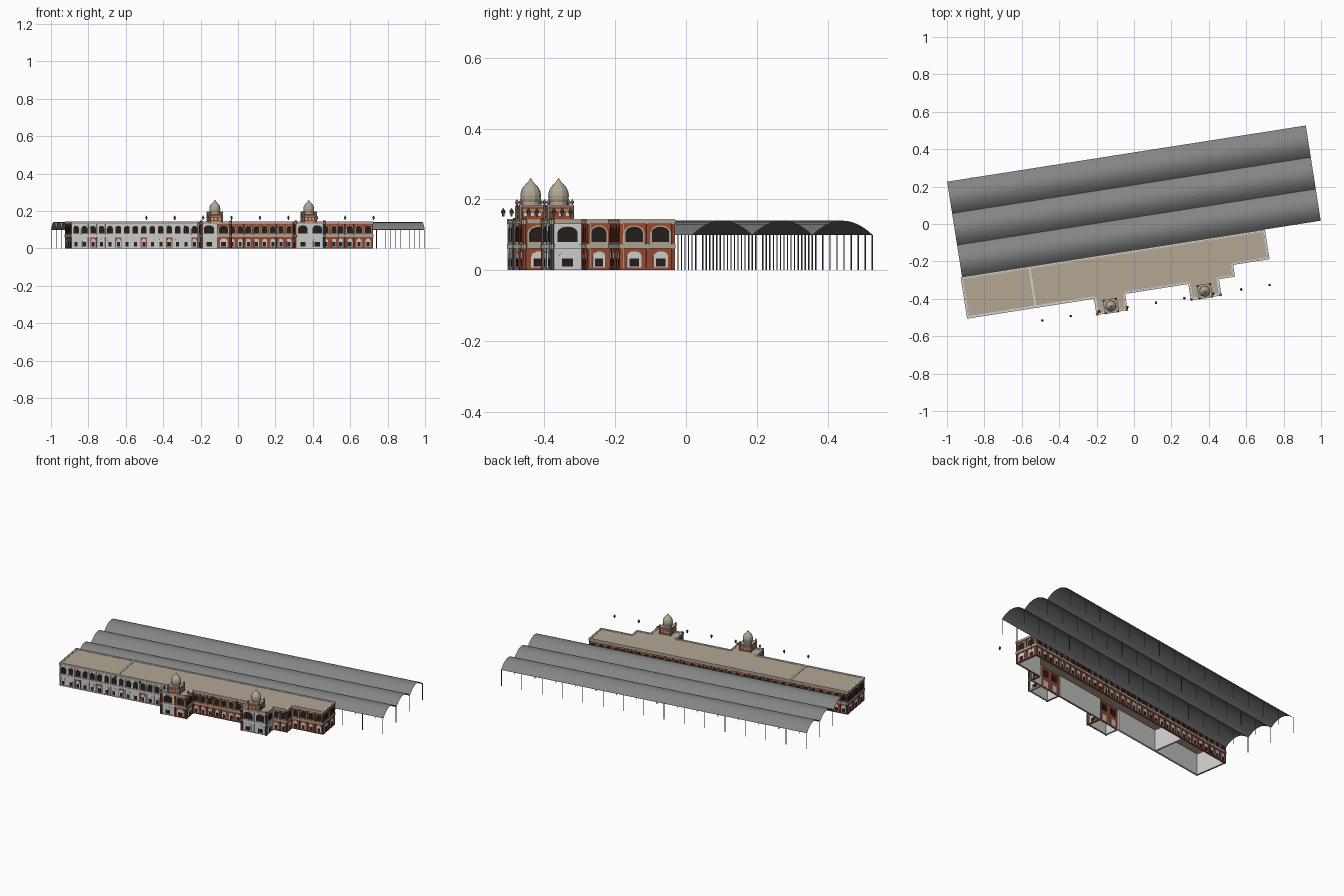
import bpy, bmesh, math
from mathutils import Vector

cube = bpy.data.objects.get("Cube")
if cube:
    bpy.data.objects.remove(cube)

TURN = math.radians(8.9)          # whole station is turned on plan
TOP = 0.142                       # parapet height


def material(name, r, g, b):
    m = bpy.data.materials.new(name)
    m.use_nodes = True
    m.diffuse_color = (r, g, b, 1)
    m.node_tree.nodes["Principled BSDF"].inputs["Base Color"].default_value = (r, g, b, 1)
    return m


MATS = {
    "brick": material("brick red", 0.33, 0.07, 0.03),
    "stone": material("pale stone", 0.64, 0.64, 0.63),
    "beige": material("beige stone", 0.45, 0.39, 0.31),
    "roof": material("roof tan", 0.46, 0.39, 0.295),
    "dark": material("dark opening", 0.020, 0.013, 0.012),
    "sheet": material("grey roof sheet", 0.225, 0.235, 0.23),
    "steel": material("dark steel", 0.07, 0.075, 0.08),
}
KEYS = list(MATS)


def finish(name, bm):
    bmesh.ops.recalc_face_normals(bm, faces=bm.faces)
    mesh = bpy.data.meshes.new(name)
    bm.to_mesh(mesh)
    bm.free()
    for m in MATS.values():
        mesh.materials.append(m)
    ob = bpy.data.objects.new(name, mesh)
    ob.rotation_euler.z = TURN
    bpy.context.collection.objects.link(ob)
    return ob


def prism(bm, base, top, key):
    """Closed solid between two matching rings."""
    a = [bm.verts.new(p) for p in base]
    b = [bm.verts.new(p) for p in top]
    faces = [bm.faces.new(a), bm.faces.new(b)]
    for i in range(len(a)):
        j = (i + 1) % len(a)
        faces.append(bm.faces.new((a[i], a[j], b[j], b[i])))
    for f in faces:
        f.material_index = KEYS.index(key)


def box(bm, x0, x1, y0, y1, z0, z1, key):
    ring = [(x0, y0), (x1, y0), (x1, y1), (x0, y1)]
    prism(bm, [(x, y, z0) for x, y in ring], [(x, y, z1) for x, y in ring], key)


def lathe(bm, x, y, profile, key, sides):
    """Stack of rings (radius, height) around a vertical axis."""
    rings = []
    for r, z in profile:
        rings.append([bm.verts.new((x + r * math.cos(t), y + r * math.sin(t), z))
                      for t in (math.tau * (i + 0.5) / sides for i in range(sides))])
    faces = [bm.faces.new(rings[0]), bm.faces.new(rings[-1])]
    for lo, hi in zip(rings, rings[1:]):
        for i in range(sides):
            j = (i + 1) % sides
            faces.append(bm.faces.new((lo[i], lo[j], hi[j], hi[i])))
    for f in faces:
        f.material_index = KEYS.index(key)


def arch_shape(c, half, z0, spring, rise):
    pts = [(c - half, z0), (c + half, z0)]
    return pts + [(c + half * math.cos(math.pi * i / 8), spring + rise * math.sin(math.pi * i / 8))
                  for i in range(9)]


def rect_shape(s0, s1, z0, z1):
    return [(s0, z0), (s1, z0), (s1, z1), (s0, z1)]


def facade(name, p0, p1, bays, skin):
    """Two-storey arcaded wall from p0 to p1, outside on the right hand."""
    p0, p1 = Vector(p0), Vector(p1)
    run = p1 - p0
    length = run.length
    d = run / length
    n = Vector((d.y, -d.x))
    bm = bmesh.new()

    def plate(shape, d0, d1, key):
        def place(depth):
            return [(*(p0 + d * s + n * depth), z) for s, z in shape]
        prism(bm, place(d0), place(d1), key)

    plate(rect_shape(0, length, 0, TOP), -0.005, 0, skin)
    plate(rect_shape(0, length, 0, TOP), -0.008, -0.005, "stone")
    # plinth, string course, cornice and coping
    e = 0.003
    plate(rect_shape(-e, length + e, 0, 0.006), 0, 0.003, skin)
    plate(rect_shape(-e, length + e, 0.062, 0.074), 0, 0.005, "beige" if skin == "brick" else "stone")
    plate(rect_shape(-e, length + e, 0.131, TOP), 0, 0.005, "beige")
    plate(rect_shape(-e, length + e, TOP, TOP + 0.002), -0.004, 0.004, "stone")
    w = length / bays
    for i in range(bays):
        c = (i + 0.5) * w
        h = w * 0.325
        rise = min(h, 0.017)
        # upper arch with its surround
        plate(arch_shape(c, h + w * 0.07, 0.074, 0.106, rise + 0.004), 0, 0.0015,
              "beige" if skin == "brick" else "stone")
        plate(arch_shape(c, h, 0.079, 0.106, rise), 0, 0.0025, "dark")
        # lower window
        if skin == "stone" and i % 3 == 2:
            plate(rect_shape(c - w * 0.38, c + w * 0.38, 0.006, 0.058), 0, 0.001, "brick")
        plate(arch_shape(c, h * 0.85, 0.008, 0.04, rise * 0.8), 0, 0.002, "stone")
        plate(rect_shape(c - h * 0.55, c + h * 0.55, 0.010, 0.033), 0, 0.003, "dark")
    for i in range(bays + 1):
        s = min(max(i * w, 0.003), length - 0.003)
        plate(rect_shape(s - 0.003, s + 0.003, 0, 0.131), 0, 0.004, skin)
    return finish(name, bm)


# Building outline: each corner starts a wall of the given bays and skin
FRONT, TOWER, STEP, BACK = -0.357, -0.445, -0.293, -0.142
LEFT, RIGHT = -0.955, 0.682
walls = [
    ("west_end_wall", LEFT, BACK, 3, "brick"),
    ("west_wing_wall", LEFT, FRONT, 15, "stone"),
    ("west_tower_outer_side", -0.268, FRONT, 1, "stone"),
    ("west_tower_front_pale_half", -0.268, TOWER, 1, "stone"),
    ("west_tower_front_brick_half", -0.185, TOWER, 1, "brick"),
    ("west_tower_inner_side", -0.110, TOWER, 1, "brick"),
    ("middle_wing_wall", -0.110, FRONT, 8, "brick"),
    ("east_tower_inner_side", 0.242, FRONT, 1, "brick"),
    ("east_tower_front", 0.242, TOWER, 2, "stone"),
    ("east_tower_outer_side", 0.398, TOWER, 1, "stone"),
    ("step_front_wall", 0.398, FRONT, 2, "brick"),
    ("step_side_wall", 0.485, FRONT, 1, "brick"),
    ("east_wing_wall", 0.485, STEP, 4, "brick"),
    ("east_end_wall", RIGHT, STEP, 2, "brick"),
    ("platform_wall", RIGHT, BACK, 34, "brick"),
]
corners = [(w[1], w[2]) for w in walls]
for i, (name, x, y, bays, skin) in enumerate(walls):
    facade(name, corners[i], corners[(i + 1) % len(corners)], bays, skin)

# Flat roof over the whole outline
bm = bmesh.new()
prism(bm, [(x, y, 0.134) for x, y in corners], [(x, y, 0.140) for x, y in corners], "roof")
finish("flat_roof", bm)

# Cross wall rising through the roof
bm = bmesh.new()
box(bm, -0.594, -0.583, FRONT, BACK, 0, TOP + 0.002, "stone")
finish("cross_wall", bm)

# Brick walls closing the towers off from the wings, below the roof
bm = bmesh.new()
for x0, x1 in ((-0.268, -0.110), (0.242, 0.398)):
    box(bm, x0, x1, FRONT - 0.004, FRONT, 0, 0.134, "brick")
    for c in (x0 + 0.04, x1 - 0.04):
        box(bm, c - 0.022, c + 0.022, FRONT, FRONT + 0.002, 0.079, 0.12, "dark")
        box(bm, c - 0.018, c + 0.018, FRONT, FRONT + 0.002, 0.008, 0.05, "stone")
finish("tower_back_walls", bm)


def turret(bm, x, y, z, s, post, cap):
    """Small kiosk: post, eave and bulbous cap."""
    lathe(bm, x, y, [(0.55 * s, z), (0.55 * s, z + 1.3 * s)], post, 4)
    lathe(bm, x, y, [(1.2 * s, z + 1.3 * s), (1.1 * s, z + 1.6 * s)], post, 4)
    lathe(bm, x, y, [(0.75 * s, z + 1.6 * s), (0.95 * s, z + 2.1 * s),
                     (0.6 * s, z + 2.7 * s), (0.08 * s, z + 3.4 * s)], cap, 8)


# Domed tower tops
for side, cx in (("west", -0.190), ("east", 0.318)):
    cy = -0.414
    bm = bmesh.new()
    r = 0.034
    box(bm, cx - r, cx + r, cy - r, cy + r, 0.138, 0.180, "brick")
    for z, o in ((0.167, 0.002), (0.180, 0.004)):
        box(bm, cx - r - o, cx + r + o, cy - r - o, cy + r + o, z, z + 0.004, "beige")
    for i in (-1, 0, 1):
        for s in (-1, 1):
            o = i * 0.02
            box(bm, cx + o - 0.004, cx + o + 0.004, cy + s * r - 0.001, cy + s * r + 0.001,
                0.153, 0.163, "stone")
            box(bm, cx + s * r - 0.001, cx + s * r + 0.001, cy + o - 0.004, cy + o + 0.004,
                0.153, 0.163, "stone")
    for sx in (-1, 1):
        for sy in (-1, 1):
            x, y = cx + sx * r, cy + sy * r
            lathe(bm, x, y, [(0.005, 0.138), (0.005, 0.180)], "beige", 8)
            turret(bm, x, y, 0.180, 0.006, "steel", "beige")
    finish(side + "_tower_drum", bm)

    bm = bmesh.new()
    lathe(bm, cx, cy, [(0.025, 0.184), (0.025, 0.192), (0.028, 0.199), (0.0295, 0.211),
                       (0.0275, 0.223), (0.022, 0.234), (0.013, 0.244), (0.006, 0.251),
                       (0.001, 0.260)], "beige", 12)
    finish(side + "_onion_dome", bm)

# Corner shafts of the towers
bm = bmesh.new()
for x in (-0.268, -0.110, 0.242, 0.398):
    lathe(bm, x, TOWER, [(0.007, 0), (0.007, 0.148)], "steel" if x > 0.3 else "brick", 8)
    for z in (0.062, 0.131):
        lathe(bm, x, TOWER, [(0.009, z), (0.009, z + 0.011)], "beige", 8)
finish("tower_corner_shafts", bm)

# Evenly spaced row of roofline finials
bm = bmesh.new()
for i in range(9):
    turret(bm, -0.564 + i * 0.1537, -0.434, 0.152, 0.0068, "steel", "steel")
finish("finial_row", bm)

# Three-vault platform shed
X0, X1, SPAN, EAVE, RISE = -0.952, 0.989, 0.1717, 0.10, 0.04
Y0 = -0.137
for k in range(3):
    bm = bmesh.new()
    rows = []
    for i in range(13):
        t = i / 6 - 1
        y = Y0 + SPAN * (k + (t + 1) / 2)
        z = EAVE + RISE * (1 - t * t)
        rows.append([bm.verts.new((x, y, z)) for x in (X0, X1)])
    for a, b in zip(rows, rows[1:]):
        bm.faces.new((a[0], a[1], b[1], b[0])).material_index = KEYS.index("sheet")
    ob = finish("shed_vault_%d" % (k + 1), bm)
    thick = ob.modifiers.new("thickness", "SOLIDIFY")
    thick.thickness = 0.0015

# Shed posts
bm = bmesh.new()
for k in range(4):
    for i in range(16):
        x = X0 + 0.003 + (X1 - X0 - 0.006) * i / 15
        lathe(bm, x, Y0 + SPAN * k, [(0.0018, 0), (0.0018, EAVE)], "steel", 6)
finish("shed_posts", bm)
